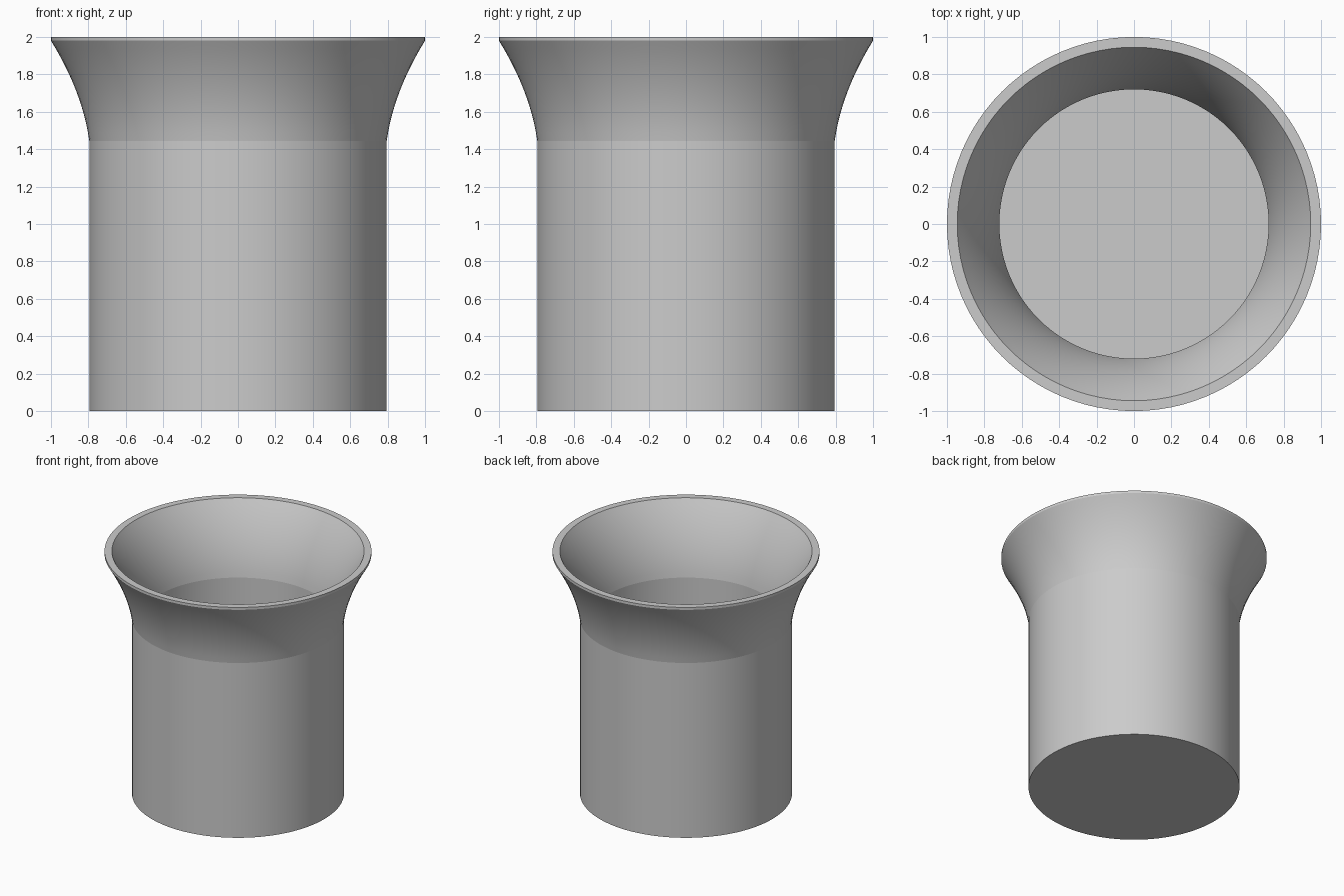
import bpy
import bmesh
import math
from mathutils import Vector

if "Cube" in bpy.data.objects:
    bpy.data.objects.remove(bpy.data.objects["Cube"], do_unlink=True)

SIDES = 96
STEPS = 12

# One plain grey for the whole vessel
grey = bpy.data.materials.new("plain_grey")
grey.use_nodes = True
colour = (0.6, 0.6, 0.6, 1)
grey.diffuse_color = colour
grey.node_tree.nodes["Principled BSDF"].inputs["Base Color"].default_value = colour


def flare(start, control, end):
    """Points of a curved flare as (radius, height)."""
    a, b, c = Vector(start), Vector(control), Vector(end)
    ts = [i / STEPS for i in range(STEPS + 1)]
    return [a * (1 - t) ** 2 + b * 2 * t * (1 - t) + c * t * t for t in ts]


def lathe(name, profile):
    """Turn a profile around z, starting and ending on the axis."""
    bm = bmesh.new()
    verts = [bm.verts.new((r, 0, z)) for r, z in profile]
    edges = [bm.edges.new(pair) for pair in zip(verts, verts[1:])]
    bmesh.ops.spin(bm, geom=verts + edges, cent=(0, 0, 0), axis=(0, 0, 1),
                   angle=math.tau, steps=SIDES, use_duplicate=False)
    bmesh.ops.remove_doubles(bm, verts=bm.verts, dist=0.0001)
    bmesh.ops.recalc_face_normals(bm, faces=bm.faces)
    mesh = bpy.data.meshes.new(name)
    bm.to_mesh(mesh)
    bm.free()
    mesh.materials.append(grey)
    obj = bpy.data.objects.new(name, mesh)
    bpy.context.collection.objects.link(obj)
    bpy.ops.object.select_all(action="DESELECT")
    obj.select_set(True)
    bpy.context.view_layer.objects.active = obj
    bpy.ops.object.shade_smooth_by_angle(angle=math.radians(5))
    return obj


# Straight tube with a closed base, flared collar and thin flat rim
outer = flare((0.795, 1.445), (0.833, 1.71), (1.0, 1.98))
inner = flare((0.72, 1.445), (0.762, 1.72), (0.945, 2.0))
profile = [(0, 0), (0.795, 0)] + outer + [(1.0, 2.0)]
profile += inner[::-1] + [(0.72, 0.08), (0, 0.08)]
lathe("flared_vessel", profile)
